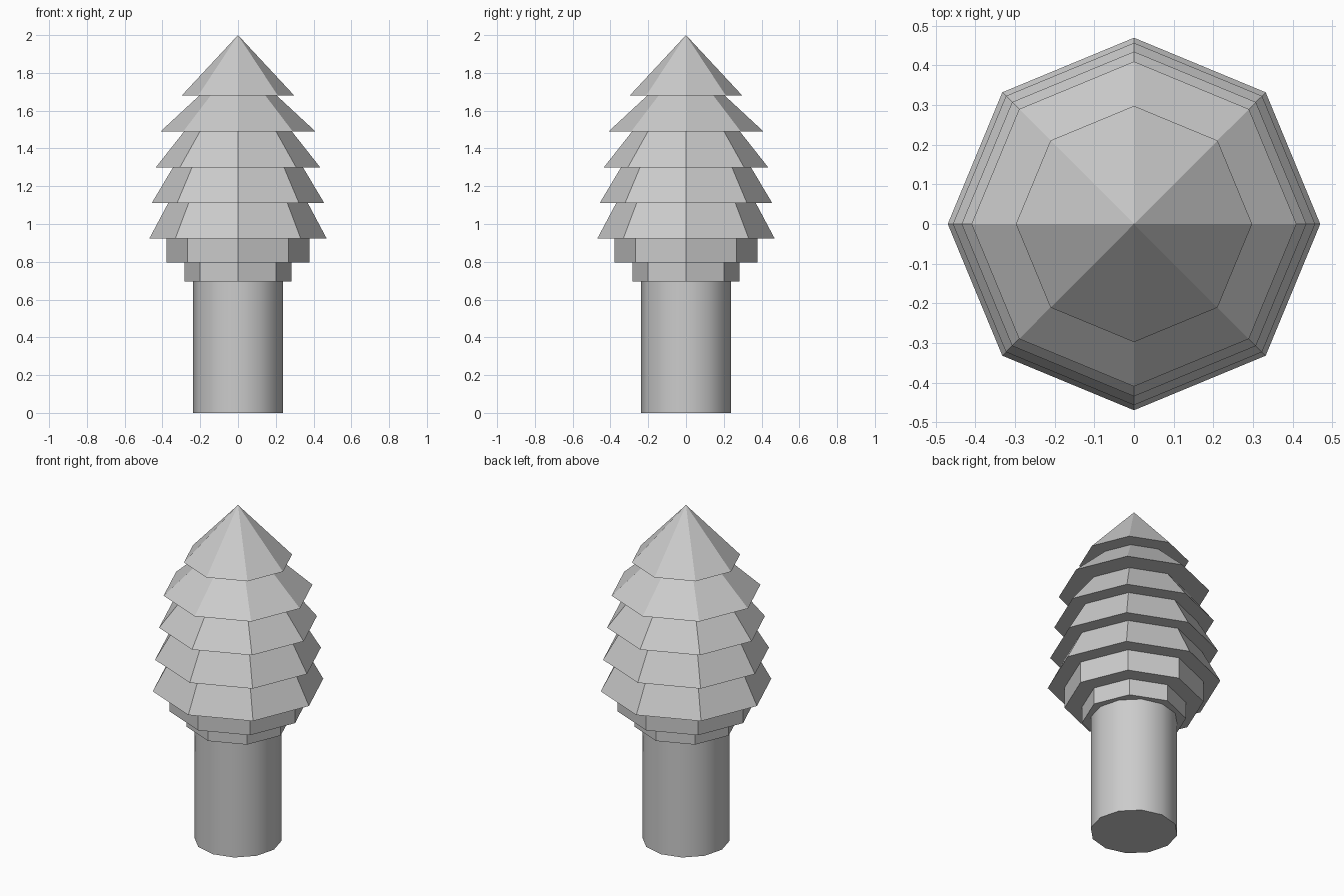
import bpy
import math

cube = bpy.data.objects.get("Cube")
if cube:
    bpy.data.objects.remove(cube, do_unlink=True)

grey = bpy.data.materials.new("plain_grey")
grey.use_nodes = True
COLOUR = (0.6, 0.6, 0.6, 1)
grey.diffuse_color = COLOUR
grey.node_tree.nodes["Principled BSDF"].inputs["Base Color"].default_value = COLOUR


def frustum(name, sides, z0, z1, r0, r1):
    """Closed upright cone or prism with a corner on each axis."""
    bpy.ops.mesh.primitive_cone_add(vertices=sides, radius1=r0, radius2=r1,
                                    depth=z1 - z0, location=(0, 0, (z0 + z1) / 2))
    obj = bpy.context.object
    obj.name = name
    obj.data.materials.append(grey)
    return obj


# Round trunk
trunk = frustum("trunk", 12, 0, 0.695, 0.238, 0.238)
bpy.ops.object.shade_smooth_by_angle(angle=math.radians(40))

# Stepped collars under the foliage
frustum("lower_collar", 8, 0.695, 0.795, 0.283, 0.283)
frustum("upper_collar", 8, 0.795, 0.922, 0.378, 0.378)

# Foliage tiers, lowest first: bottom height, top height, bottom and top radius
tiers = [
    (0.922, 1.11, 0.470, 0.370),
    (1.11, 1.30, 0.457, 0.344),
    (1.30, 1.49, 0.435, 0.285),
    (1.49, 1.68, 0.410, 0.205),
    (1.68, 2.00, 0.298, 0.0),
]
for i, tier in enumerate(tiers, 1):
    frustum(f"foliage_tier_{i}", 8, *tier)
